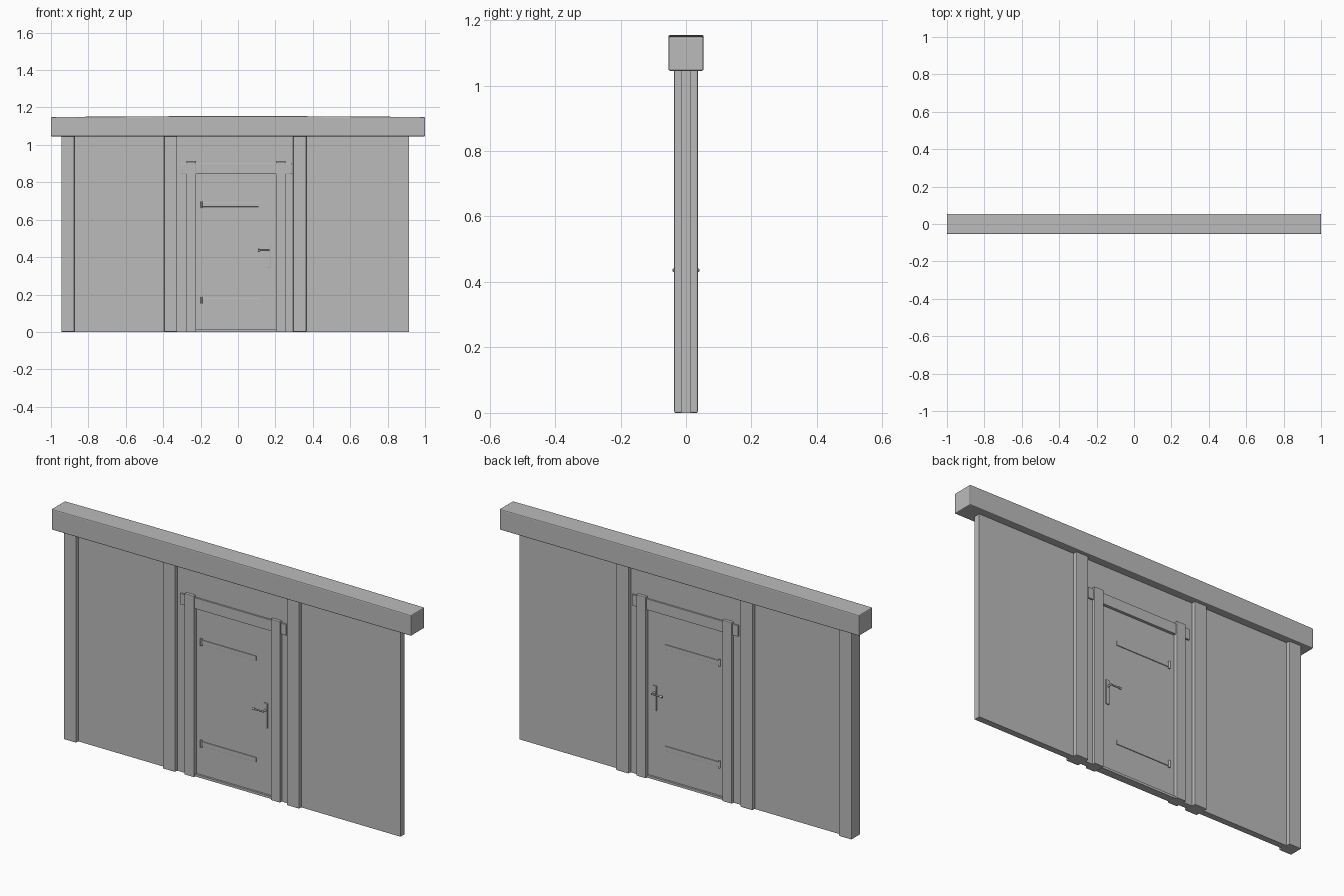
import bpy
import bmesh
import math
from mathutils import Vector

cube = bpy.data.objects.get("Cube")
if cube:
    bpy.data.objects.remove(cube, do_unlink=True)

grey = bpy.data.materials.new("plain grey")
grey.use_nodes = True
GREY = (0.5, 0.5, 0.5, 1)
grey.diffuse_color = GREY
grey.node_tree.nodes["Principled BSDF"].inputs["Base Color"].default_value = GREY


def finish(name, bm):
    mesh = bpy.data.meshes.new(name)
    bm.to_mesh(mesh)
    bm.free()
    mesh.materials.append(grey)
    obj = bpy.data.objects.new(name, mesh)
    bpy.context.collection.objects.link(obj)
    return obj


def box(name, x, y, z, bevel=0.0):
    """Box spanning the (low, high) ranges, with optional eased edges."""
    bm = bmesh.new()
    bmesh.ops.create_cube(bm, size=1)
    for v in bm.verts:
        v.co = Vector([r[0] if c < 0 else r[1] for c, r in zip(v.co, (x, y, z))])
    obj = finish(name, bm)
    if bevel:
        mod = obj.modifiers.new("eased edges", "BEVEL")
        mod.width = bevel
        mod.segments = 2
    return obj


def rod(name, a, b, radius):
    """Round bar between two points."""
    a, b = Vector(a), Vector(b)
    bm = bmesh.new()
    bmesh.ops.create_cone(bm, cap_ends=True, segments=12, radius1=radius,
                          radius2=radius, depth=(b - a).length)
    turn = (b - a).to_track_quat("Z", "Y").to_matrix()
    bmesh.ops.rotate(bm, matrix=turn, verts=bm.verts)
    bmesh.ops.translate(bm, vec=(a + b) / 2, verts=bm.verts)
    for f in bm.faces:
        f.smooth = len(f.verts) == 4
    return finish(name, bm)


def both(depth):
    return (-depth, depth)


# Wall panels around the doorway
WALL = both(0.016)
box("right_wall", (-0.93, -0.25), WALL, (0, 1.06))
box("left_wall", (0.23, 0.915), WALL, (0, 1.06))
box("wall_over_door", (-0.25, 0.23), WALL, (0.87, 1.06))

# Timber posts
for name, x in (("end_post", -0.91), ("right_post", -0.36), ("left_post", 0.33)):
    box(name, (x - 0.035, x + 0.035), both(0.036), (0, 1.06), 0.004)

# Top beam, slightly crowned along its length
bm = bmesh.new()
bmesh.ops.create_cube(bm, size=1)
along = [e for e in bm.edges if abs(e.verts[0].co.x - e.verts[1].co.x) > 0.5]
bmesh.ops.subdivide_edges(bm, edges=along, cuts=7, use_grid_fill=True)
for v in bm.verts:
    crown = 0.005 * math.cos(v.co.x * math.pi) if v.co.z > 0 else 0
    v.co = Vector((v.co.x * 2, v.co.y * 0.108, 1.097 + v.co.z * 0.104 + crown))
beam = finish("top_beam", bm)
mod = beam.modifiers.new("eased edges", "BEVEL")
mod.width = 0.005
mod.segments = 2

# Door frame
for name, x in (("right_jamb", -0.25), ("left_jamb", 0.229)):
    box(name, (x - 0.026, x + 0.026), both(0.031), (0, 0.91), 0.002)
box("lintel", (-0.305, 0.285), both(0.024), (0.845, 0.9), 0.001)
box("door_sill", (-0.225, 0.203), both(0.02), (0, 0.012))

# Door leaf
box("door", (-0.225, 0.203), both(0.01), (0.012, 0.845))

# Hardware on both faces of the door
for side, s in (("front", -1), ("back", 1)):
    def out(a, b):
        return tuple(sorted((s * a, s * b)))

    for level, z in (("lower", 0.17), ("upper", 0.68)):
        box(f"{side}_{level}_strap", (-0.195, 0.11), out(0.009, 0.014),
            (z - 0.011, z + 0.011), 0.001)
        rod(f"{side}_{level}_hinge_pin", (-0.195, s * 0.013, z - 0.018),
            (-0.195, s * 0.013, z + 0.018), 0.005)
    box(f"{side}_handle_plate", (0.155, 0.173), out(0.009, 0.015), (0.345, 0.47), 0.001)
    rod(f"{side}_handle_spindle", (0.164, s * 0.012, 0.436), (0.164, s * 0.038, 0.436), 0.005)
    rod(f"{side}_handle_lever", (0.168, s * 0.036, 0.436), (0.11, s * 0.036, 0.436), 0.004)
    rod(f"{side}_handle_tip", (0.118, s * 0.036, 0.436), (0.106, s * 0.036, 0.436), 0.006)
